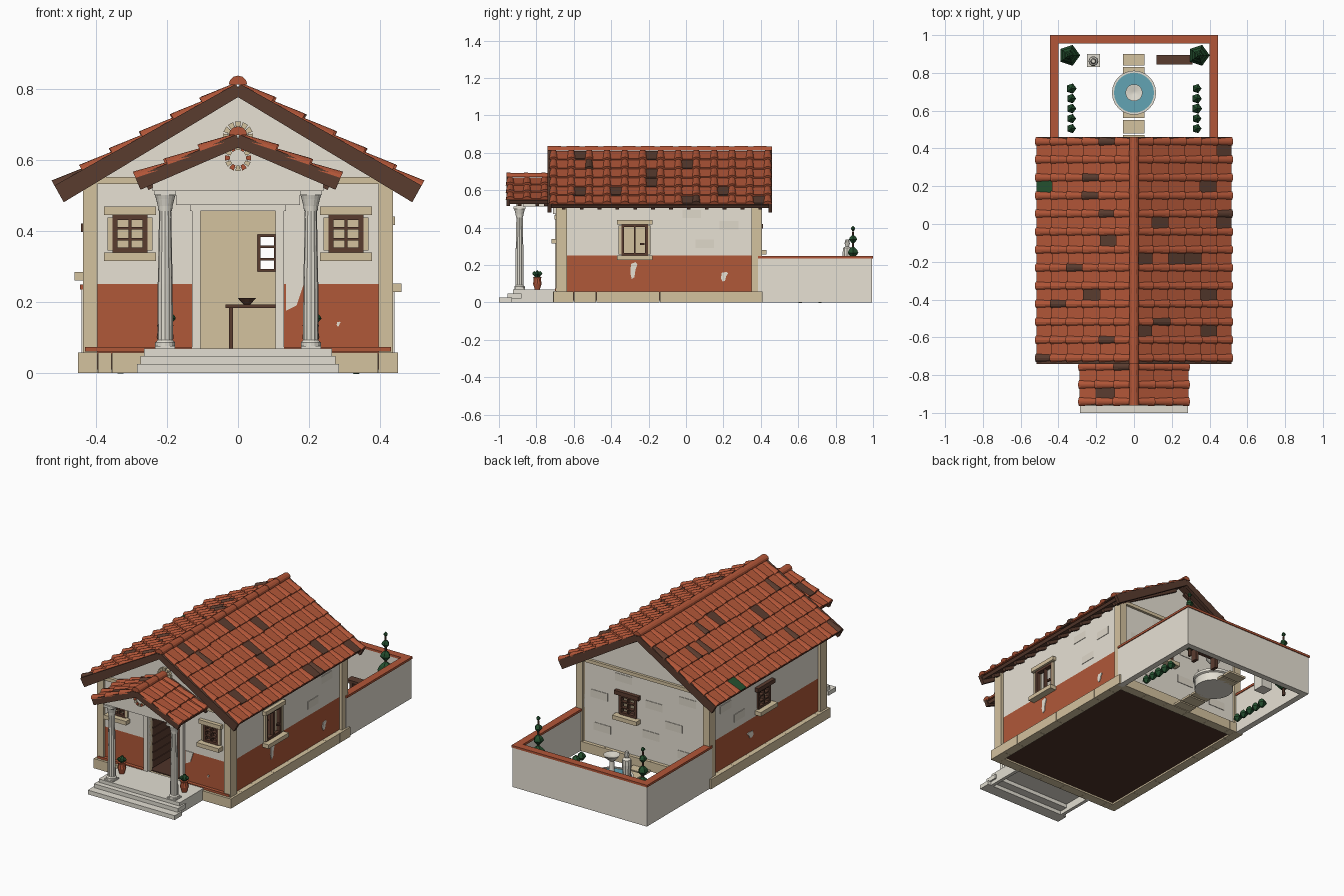
import bpy, bmesh, math, random
from mathutils import Vector

if "Cube" in bpy.data.objects:
    bpy.data.objects.remove(bpy.data.objects["Cube"])

random.seed(7)


def lin(h):
    c = [int(h[i:i + 2], 16) / 255 for i in (0, 2, 4)]
    return [v / 12.92 if v < .04 else ((v + .055) / 1.055) ** 2.4 for v in c] + [1]


COLOURS = dict(terracotta="B25638", red_plaster="B05839", cream="E8E2D5", stone="E2DED2", tan="D4C29F",
               wood="5A3C2F", foliage="24502F", water="62A4B4", aged_plaster="DFD8CA", floor_dark="4E3329")
MATS = {}
for key, value in COLOURS.items():
    MATS[key] = bpy.data.materials.new(key)
    MATS[key].diffuse_color = lin(value)


class Part:
    """Collects lofted pieces into one named object."""
    def __init__(self, name):
        self.name, self.bm, self.slots = name, bmesh.new(), []

    def face(self, verts, mat):
        if mat not in self.slots:
            self.slots.append(mat)
        self.bm.faces.new(verts).material_index = self.slots.index(mat)

    def loft(self, rings, mat):
        rs = [[self.bm.verts.new(p) for p in r] for r in rings]
        for a, b in zip(rs, rs[1:]):
            for i in range(len(a)):
                j = (i + 1) % len(a)
                self.face((a[i], a[j], b[j], b[i]), mat)
        self.face(rs[0][::-1], mat)
        self.face(rs[-1], mat)

    def prism(self, pts, off, mat):
        self.loft([pts, [Vector(p) + Vector(off) for p in pts]], mat)

    def box(self, x0, x1, y0, y1, z0, z1, mat):
        self.prism([(x0, y0, z0), (x1, y0, z0), (x1, y1, z0), (x0, y1, z0)], (0, 0, z1 - z0), mat)

    def wbox(self, axis, a0, a1, t0, t1, z0, z1, mat):
        if axis == 'x':
            self.box(a0, a1, t0, t1, z0, z1, mat)
        else:
            self.box(t0, t1, a0, a1, z0, z1, mat)

    def lathe(self, prof, x, y, n, mat, flute=0):
        self.loft([[(x + r * (1 - flute * (i % 2)) * math.cos(2 * math.pi * i / n),
                     y + r * (1 - flute * (i % 2)) * math.sin(2 * math.pi * i / n), z)
                    for i in range(n)] for r, z in prof], mat)

    def done(self, weld=False, smooth=False):
        if weld:
            bmesh.ops.remove_doubles(self.bm, verts=self.bm.verts, dist=1e-5)
        bmesh.ops.recalc_face_normals(self.bm, faces=self.bm.faces)
        me = bpy.data.meshes.new(self.name)
        self.bm.to_mesh(me)
        ob = bpy.data.objects.new(self.name, me)
        bpy.context.collection.objects.link(ob)
        for m in self.slots:
            me.materials.append(MATS[m])
        if smooth:
            bpy.context.view_layer.objects.active = ob
            ob.select_set(True)
            bpy.ops.object.shade_smooth_by_angle(angle=.6)
            ob.select_set(False)


# walls as grids of cells with openings left out
def wall(name, axis, a0, a1, tout, tin, holes, red):
    p = Part(name)
    A = sorted({a0, a1, *[v for h in holes for v in h[:2]]})
    Z = sorted({.05, .25, .54, *[v for h in holes for v in h[2:]]})

    def solid(i, k):
        if not (0 <= i < len(A) - 1 and 0 <= k < len(Z) - 1):
            return False
        a, z = (A[i] + A[i + 1]) / 2, (Z[k] + Z[k + 1]) / 2
        return not any(h[0] < a < h[1] and h[2] < z < h[3] for h in holes)

    def quad(pts, mat):
        p.face([p.bm.verts.new((a, t, z) if axis == 'x' else (t, a, z)) for a, t, z in pts], mat)

    for i in range(len(A) - 1):
        for k in range(len(Z) - 1):
            if not solid(i, k):
                continue
            l, r, b, t = A[i], A[i + 1], Z[k], Z[k + 1]
            for d, m in ((tout, 'red_plaster' if red and t <= .2501 else 'cream'), (tin, 'tan')):
                quad([(l, d, b), (r, d, b), (r, d, t), (l, d, t)], m)
            for di, dk, e in ((-1, 0, (l, b, l, t)), (1, 0, (r, b, r, t)), (0, -1, (l, b, r, b)), (0, 1, (l, t, r, t))):
                if not solid(i + di, k + dk):
                    quad([(e[0], tout, e[1]), (e[2], tout, e[3]), (e[2], tin, e[3]), (e[0], tin, e[1])], 'tan')
    p.done(weld=True)


def window(name, axis, t, d, hole, cols, rows, framed):
    p = Part(name)
    a0, a1, z0, z1 = hole
    near, far = t + d * .008, t - d * .015
    for i in range(cols + 1):
        a = a0 + (a1 - a0) * i / cols
        w = .008 if i in (0, cols) else .004
        p.wbox(axis, a - w, a + w, near, far, z0, z1, 'wood')
    for k in range(rows + 1):
        z = z0 + (z1 - z0) * k / rows
        w = .008 if k in (0, rows) else .0035
        p.wbox(axis, a0 - .006, a1 + .006, near, far, z - w, z + w, 'wood')
    if framed:
        for a in (a0 - .02, a1 + .006):
            p.wbox(axis, a, a + .014, t, t + d * .012, z0, z1, 'tan')
    p.wbox(axis, a0 - .03, a1 + .03, t, t + d * .022, z1 + .006, z1 + .03, 'tan' if framed else 'wood')
    p.wbox(axis, a0 - .03, a1 + .03, t, t + d * .04, z0 - .03, z0 - .006, 'tan')
    p.done()


door, front_l, front_r = (-.105, .105, .05, .455), (-.347, -.261, .345, .438), (.261, .347, .345, .438)
right_w, left_w, back_w = (-.34, -.21, .257, .41), (-.175, -.075, .29, .39), (.055, .155, .285, .39)
wall("front_wall", 'x', -.42, .42, -.68, -.65, [door, front_l, front_r], True)
wall("back_wall", 'x', -.42, .42, .39, .36, [back_w], False)
wall("right_wall", 'y', -.68, .39, .42, .39, [right_w], True)
wall("left_wall", 'y', -.68, .39, -.42, -.39, [left_w], True)
window("front_window_left", 'x', -.68, -1, front_l, 2, 3, True)
window("front_window_right", 'x', -.68, -1, front_r, 2, 3, True)
window("right_window", 'y', .42, 1, right_w, 2, 1, True)
window("left_window", 'y', -.42, -1, left_w, 2, 3, False)
window("back_window", 'x', .39, 1, back_w, 2, 3, False)

# gables, cornices and corner pilasters
p = Part("gables")
for y in (-.68, .36):
    p.prism([(-.42, y, .53), (.42, y, .53), (.42, y, .547), (0, y, .782), (-.42, y, .547)], (0, .03, 0), 'cream')
p.prism([(-.24, -.91, .53), (.24, -.91, .53), (.24, -.91, .54), (0, -.91, .64), (-.24, -.91, .54)],
        (0, .03, 0), 'cream')
p.done()
p = Part("corner_trim")
for y0, y1 in ((-.695, -.635), (.35, .405)):
    for x0, x1 in ((-.437, -.395), (.395, .437)):
        p.box(x0, x1, y0, y1, .055, .535, 'tan')
for y0, y1 in ((-.697, -.68), (.39, .405)):
    p.box(-.41, .41, y0, y1, .532, .552, 'tan')
for x0, x1 in ((-.43, -.13), (.13, .43)):
    p.box(x0, x1, -.70, -.68, .06, .073, 'red_plaster')
p.done()

# plinth blocks and floor
p = Part("plinth")
ys = [-.71, -.60, -.48, -.30, -.14, .04, .19, .31, .41]
for a, b in zip(ys, ys[1:]):
    for x in (-.45, .395):
        p.box(x, x + .055, a + .0006, b - .0006, 0, .057, 'tan')
xs = [-.395, -.355, -.2, -.05, .1, .25, .395]
for a, b in zip(xs, xs[1:]):
    for y in (-.71, .355):
        p.box(a + .0006, b - .0006, y, y + .055, 0, .057, 'tan')
p.done()
p = Part("floor")
p.box(-.4, .4, -.66, .37, .01, .062, 'floor_dark')
p.done()

# plaster chips and weathered blocks
p = Part("plaster_patches")
blob = [(-.9, -.3), (-.5, -1), (.2, -.8), (.5, .1), (1, .7), (.6, 1), (-.7, .8)]
for y, z, ry, rz in ((-.28, .17, .02, .045), (.205, .137, .02, .026)):
    p.prism([(.42, y + a * ry, z + b * rz) for a, b in blob], (.004, 0, 0), 'cream')
p.prism([(-.42, a * .03, .16 + b * .02) for a, b in blob], (-.004, 0, 0), 'cream')
p.prism([(.135, -.68, .175), (.165, -.68, .19), (.185, -.68, .25), (.135, -.68, .25)], (0, -.004, 0), 'cream')
p.prism([(.283 + a * .006, -.68, .137 + b * .007) for a, b in blob], (0, -.004, 0), 'cream')
for a, z in ((-.33, .12), (-.1, .18), (.22, .14), (-.25, .27), (-.12, .36), (.24, .33), (-.34, .44), (.08, .47)):
    p.box(a, a + .11, .39, .393, z, z + .045, 'aged_plaster')
for s in (-1, 1):
    for a, z in ((.05, .29), (.18, .39), (-.02, .45)):
        p.wbox('y', a, a + .1, s * .42, s * .423, z, z + .045, 'aged_plaster')
p.done()


# tiled gable roofs with boards and rafters; odd marks (side, row, course) of dark tiles
def roof(name, za, slope, half, y0, y1, covers, rows, drop, dark_covers, dark_pans, green=None):
    ang = math.atan(slope)
    c, sn = math.cos(ang), math.sin(ang)
    L = half / c
    tiles, wood = Part(name + "_tiles"), Part(name + "_timber")
    for side in (-1, 1):
        def P(s, y, h):
            return (side * (s * c + h * sn), y, za - s * sn + h * c)

        def slab(part, s0, s1, ya, yb, low0, low1, top0, top1, mat):
            part.loft([[P(s0, ya, low0), P(s0, yb, low0), P(s0, yb, top0), P(s0, ya, top0)],
                       [P(s1, ya, low1), P(s1, yb, low1), P(s1, yb, top1), P(s1, ya, top1)]], mat)
        slab(wood, 0, L - .008, y0 + .01, y1 - .01, -.018, -.018, 0, 0, 'wood')
        for y in (y0, y1 - .02):
            slab(wood, 0, L, y, y + .02, drop[0], drop[1], .012, .012, 'wood')
        for k, y in enumerate(covers):
            if k + 1 < len(covers):
                slab(wood, .05, L - .02, y - .05, y - .03, -.034, -.036, -.01, -.01, 'wood')
            d = L / rows
            for i in range(rows):
                s0, s1 = i * d, (i + 1) * d + (random.uniform(.004, .012) if i < rows - 1 else 0)
                mat = 'wood' if (side, k, i) in dark_covers else 'terracotta'
                tiles.loft([[P(s, y + r * math.cos(math.pi * j / 6), h + .8 * r * math.sin(math.pi * j / 6))
                             for j in range(7)] for s, r, h in ((s0, .018, .001), (s1, .024, .009))], mat)
                if k + 1 < len(covers):
                    mat = 'wood' if (side, k, i) in dark_pans else 'terracotta'
                    if green == (side, k, i):
                        mat = 'foliage'
                    slab(tiles, s0, s1 - .003, y, covers[k + 1], .001, .006, .008, .016, mat)
    # ridge caps
    n = max(2, round((y1 - y0) / .1))
    for i in range(n):
        a, b = y0 + (y1 - y0) * i / n, y0 + (y1 - y0) * (i + 1) / n
        tiles.loft([[(r * math.cos(math.pi * j / 6), y, za + .009 + .95 * r * math.sin(math.pi * j / 6))
                     for j in range(7)] for y, r in ((a, .026), (b, .023))], 'terracotta')
    tiles.done()
    wood.done()


roof("main_roof", .803, .56, .511, -.74, .46, [.437 - .0955 * i for i in range(13)], 6, (-.023, -.042),
     {(-1, 0, 1), (-1, 2, 2), (-1, 3, 2), (-1, 4, 1), (-1, 7, 3), (-1, 9, 4), (-1, 11, 1), (-1, 12, 5),
      (1, 4, 5), (1, 10, 1)},
     {(-1, 5, 1), (-1, 8, 2), (1, 0, 5), (1, 2, 4), (1, 4, 1), (1, 4, 5), (1, 6, 0), (1, 6, 2), (1, 6, 3),
      (1, 8, 4), (1, 10, 0), (1, 10, 4)}, (-1, 2, 5))
roof("porch_roof", .66, .42, .285, -.96, -.68, [-.71, -.755, -.85, -.94], 3, (-.024, -.027),
     {(-1, 1, 0)}, {(-1, 2, 1)})

# round gable ornaments made of wedges
p = Part("gable_ornaments")
for y, z, r, other in ((-.91, .605, .028, 'terracotta'), (-.68, .665, .032, 'tan')):
    p.prism([(r * math.cos(i * math.pi / 8), y, z + r * math.sin(i * math.pi / 8)) for i in range(16)],
            (0, -.008, 0), 'stone')
    for i in range(12):
        m = i * math.pi / 6
        p.prism([(q * math.cos(m + e), y, z + q * math.sin(m + e))
                 for q, e in ((r * .8, -.2), (r * 1.35, -.2), (r * 1.35, .2), (r * .8, .2))], (0, -.015, 0),
                'tan' if i % 2 else other)
p.done()

# porch steps, columns and beams
p = Part("porch_steps")
p.box(-.285, .285, -1, -.93, 0, .025, 'stone')
p.box(-.275, .275, -.955, -.88, .022, .048, 'stone')
p.box(-.265, .265, -.925, -.69, .045, .068, 'stone')
for x in (-.265, .245):
    p.box(x, x + .02, -.94, -.70, 0, .046, 'stone')
p.done()
p = Part("porch_columns")
for x in (-.205, .205):
    p.box(x - .028, x + .028, -.918, -.862, .066, .076, 'stone')
    p.lathe([(.028, .076), (.028, .085), (.022, .092)], x, -.89, 16, 'stone')
    p.lathe([(.022, .09), (.021, .25), (.017, .46)], x, -.89, 24, 'stone', .07)
    p.lathe([(.019, .455), (.021, .47), (.026, .49), (.03, .503)], x, -.89, 16, 'stone')
    p.box(x - .031, x + .031, -.921, -.859, .5, .513, 'stone')
p.done()
p = Part("porch_beams")
p.box(-.24, .24, -.91, -.87, .512, .54, 'cream')
for x in (-.225, .185):
    p.box(x, x + .04, -.87, -.68, .512, .54, 'cream')
p.done()

# doorway surround, open door leaf and window latch
p = Part("door_surround")
for x in (-.13, .105):
    p.box(x, x + .025, -.70, -.65, .065, .46, 'cream')
p.box(-.135, .135, -.70, -.65, .455, .472, 'cream')
p.box(-.175, .175, -.71, -.68, .472, .513, 'cream')
p.done()
p = Part("door_leaf")
p.box(-.122, -.11, -.648, -.45, .066, .455, 'wood')
for i in range(8):
    p.box(-.11, -.106, -.648, -.45, .075 + i * .048, .11 + i * .048, 'wood')
p.done()
p = Part("window_latch")
p.box(.42, .431, -.245, -.222, .306, .318, 'wood')
p.done()

# table and bowl
p = Part("table")
p.box(-.035, .2, -.15, .0, .183, .193, 'wood')
for x in (-.026, .18):
    for y in (-.14, -.02):
        p.box(x, x + .012, y, y + .012, .06, .183, 'wood')
p.lathe([(.01, .193), (.014, .197), (.026, .211)], .025, -.08, 10, 'wood')
p.done()

# garden wall with cap
p = Part("garden_wall")
for x in (-.44, .405):
    p.box(x, x + .035, .385, .995, 0, .235, 'cream')
p.box(-.405, .405, .96, .995, 0, .235, 'cream')
p.done()
p = Part("garden_wall_cap")
for x in (-.445, .4):
    p.box(x, x + .045, .385, .955, .235, .248, 'terracotta')
p.box(-.445, .445, .955, 1, .235, .248, 'terracotta')
p.done()

# fountain, paving, statue and bench
p = Part("fountain")
p.lathe([(.108, 0), (.108, .05), (.117, .055), (.117, .07), (.106, .07), (.106, .045)], 0, .695, 24, 'stone')
p.lathe([(.106, .058), (.106, .064)], 0, .695, 24, 'water')
p.lathe([(.025, .05), (.015, .08), (.013, .16), (.03, .175), (.045, .195), (.04, .195), (.01, .183)],
        0, .695, 20, 'stone')
p.done(smooth=True)
p = Part("stepping_stones")
for y0, y1 in ((.84, .90), (.79, .832), (.56, .6), (.48, .55), (.415, .47)):
    p.box(-.058, .055, y0, y1, 0, .012, 'tan')
p.done()
p = Part("statue")
p.box(-.25, -.18, .83, .9, 0, .12, 'stone')
p.lathe([(.026, .12), (.022, .2), (.026, .26), (.024, .29), (.01, .3), (.015, .315), (.01, .335)],
        -.215, .862, 10, 'stone')
p.done()
p = Part("bench")
p.box(.12, .31, .845, .895, .07, .085, 'wood')
for x in (.135, .275):
    p.box(x, x + .02, .85, .89, 0, .07, 'wood')
p.done()


# plants
def bush(p, x, y, z, r, n=5):
    p.lathe([(r * .3, z - r), (r, z - r * .2), (r * .75, z + r * .4), (r * .08, z + r)], x, y, n, 'foliage')


p = Part("garden_plants")
for s in (-1, 1):
    p.lathe([(.01, 0), (.006, .38)], s * .343, .893, 6, 'wood')
    for z, r in ((.1, .058), (.19, .045), (.27, .03), (.34, .023), (.395, .013)):
        bush(p, s * .343, .893, z, r)
    for i in range(5):
        bush(p, s * .332, .505 + i * .053, .026, random.uniform(.025, .029))
p.done()
p = Part("potted_plants")
for x in (-.205, .205):
    p.lathe([(.014, .068), (.024, .1), (.02, .125), (.024, .135)], x, -.795, 10, 'terracotta')
    bush(p, x, -.795, .15, .022)
    for k in range(3):
        bush(p, x + .018 * math.cos(k * 2.1), -.795 + .018 * math.sin(k * 2.1), .155, .012)
p.done()

for m in bpy.data.materials:
    if m.users and not m.is_grease_pencil:
        m.use_nodes = True
        m.node_tree.nodes["Principled BSDF"].inputs["Base Color"].default_value = m.diffuse_color
